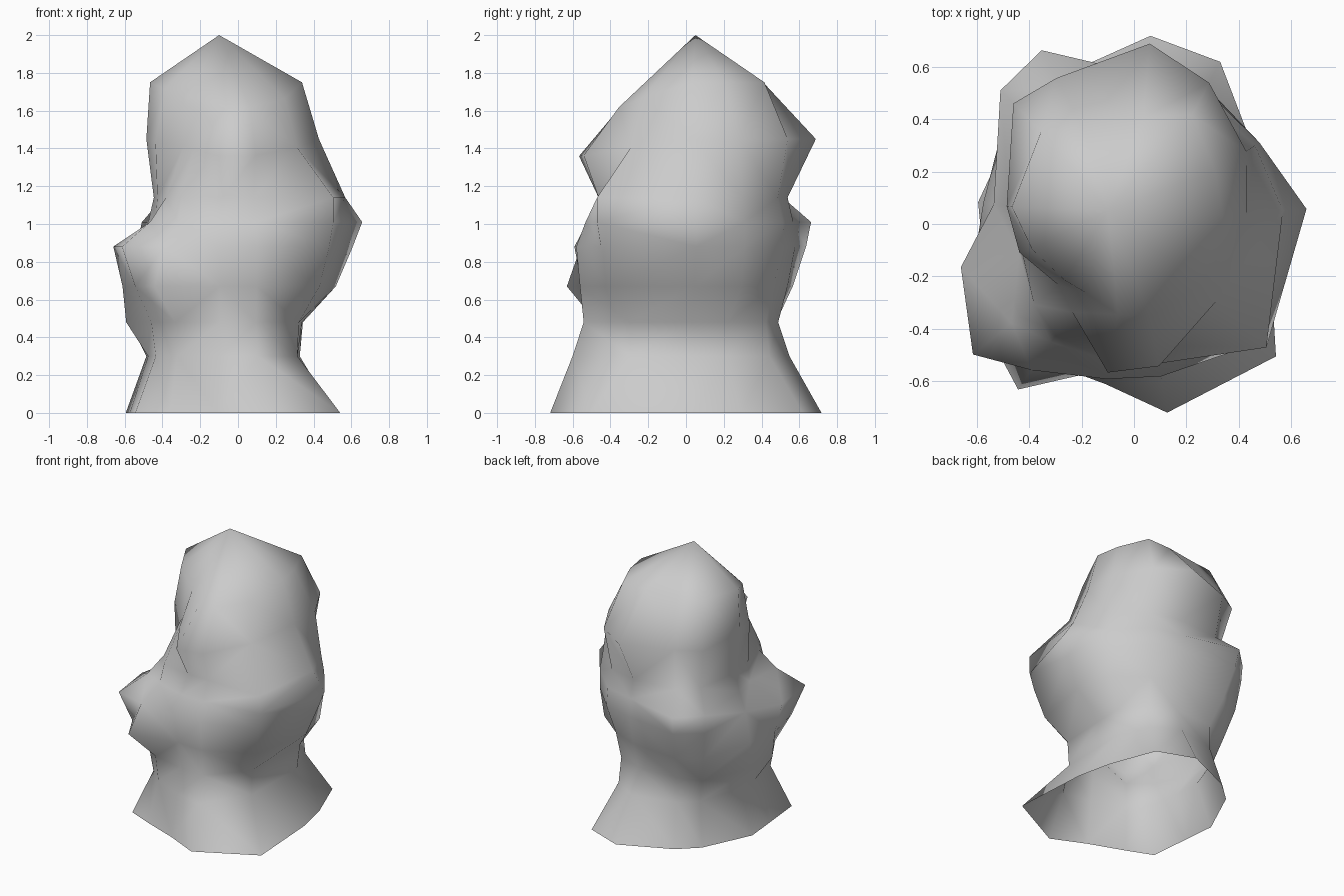
import bpy, bmesh, math

# One plain grey
stone = bpy.data.materials.new("stone_grey")
stone.diffuse_color = (0.6, 0.6, 0.6, 1)

# Directions (degrees from +x) of the vertical edge loops
ANGLES = [5, 33, 62, 85, 118, 135, 172, 194, 219, 235, 260, 280, 317]

# Rings: height, droop of the front half, radius in each direction
RINGS = [
    (0.00, 0.00, [.51, .54, .70, .72, .63, .61, .60, .59, .70, .63, .62, .73, .74]),   # base
    (0.30, 0.00, [.32, .39, .50, .55, .54, .53, .49, .49, .56, .56, .57, .61, .43]),
    (0.48, 0.00, [.34, .41, .48, .49, .54, .60, .58, .61, .59, .58, .54, .55, .44]),   # neck
    (0.67, 0.00, [.52, .54, .52, .54, .64, .67, .58, .63, .70, .77, .56, .57, .59]),
    (0.88, 0.00, [.61, .57, .59, .58, .72, .71, .54, .68, .79, .68, .60, .59, .66]),   # cheeks
    (1.01, 0.00, [.66, .57, .58, .57, .75, .72, .48, .45, .60, .55, .53, .54, .69]),
    (1.14, 0.00, [.57, .55, .55, .54, .58, .56, .45, .44, .49, .52, .47, .47, .69]),
    (1.45, 0.16, [.43, .51, .61, .69, .63, .65, .49, .45, .37, .41, .575, .55, .43]),  # brow
    (1.75, 0.37, [.34, .37, .47, .41, .42, .50, .47, .40, .34, .32, .35, .36, .34]),   # crown
]

# Hollow bust: loft the rings, open at the bottom, pointed at the top
bm = bmesh.new()
loops = []
for z, droop, radii in RINGS:
    loop = []
    for a, r in zip(ANGLES, radii):
        x, y = r * math.cos(math.radians(a)), r * math.sin(math.radians(a))
        loop.append(bm.verts.new((x, y, z + droop * min(y, 0))))
    loops.append(loop)
n = len(ANGLES)
for lo, hi in zip(loops, loops[1:]):
    for i in range(n):
        j = (i + 1) % n
        bm.faces.new((lo[i], lo[j], hi[j], hi[i]))
apex = bm.verts.new((-0.10, 0.05, 2.0))
for i in range(n):
    bm.faces.new((loops[-1][i], loops[-1][(i + 1) % n], apex))
bmesh.ops.triangulate(bm, faces=bm.faces[:], quad_method='SHORT_EDGE')
for f in bm.faces:
    f.smooth = True

mesh = bpy.data.meshes.new("bust")
bm.to_mesh(mesh)
bm.free()
mesh.materials.append(stone)
bust = bpy.data.objects.new("bust", mesh)
bpy.context.collection.objects.link(bust)
